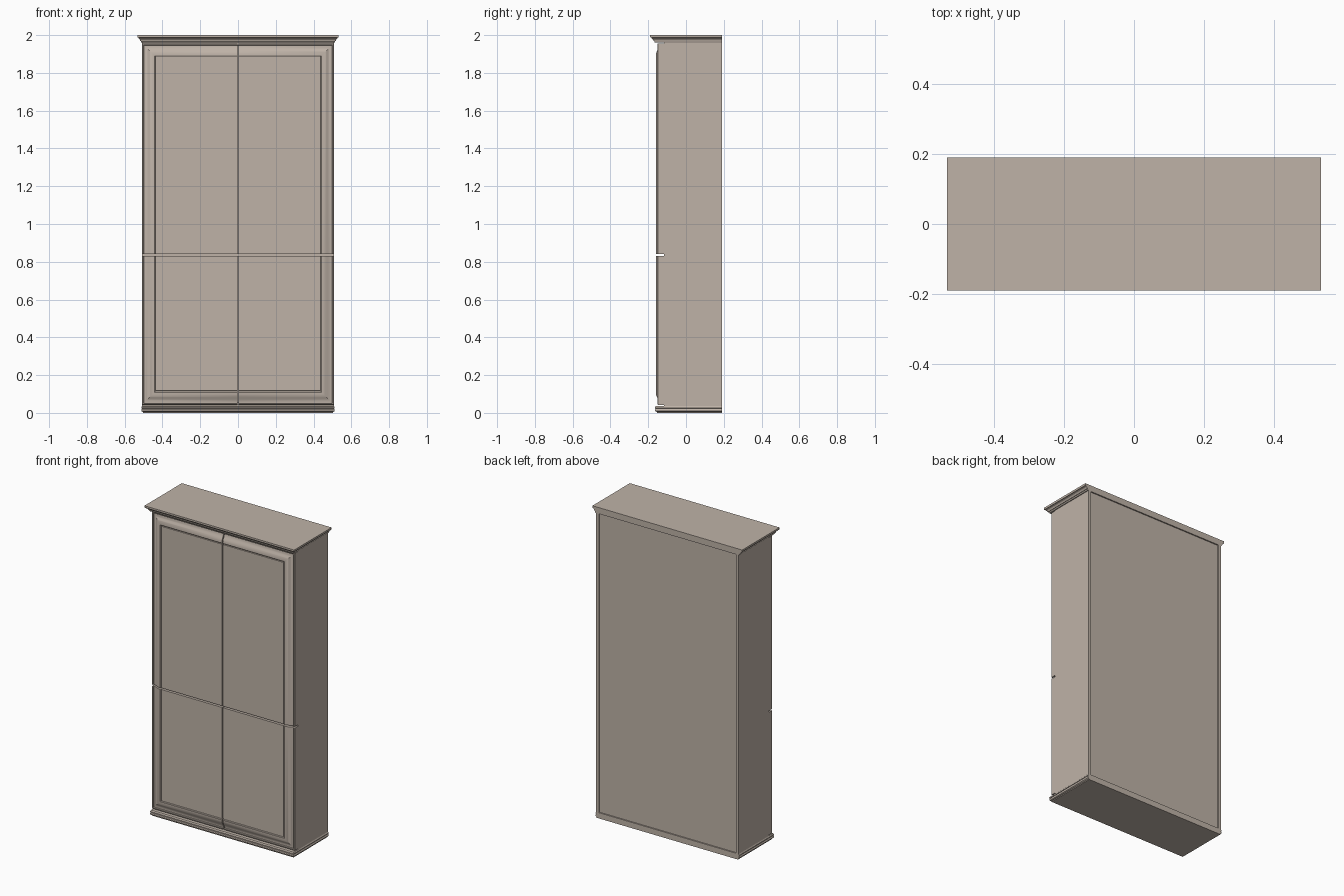
import bpy, bmesh, math

if "Cube" in bpy.data.objects:
    bpy.data.objects.remove(bpy.data.objects["Cube"])

mat = bpy.data.materials.new("painted_wood")
mat.diffuse_color = (0.52, 0.45, 0.39, 1)
mat.use_nodes = True
mat.node_tree.nodes["Principled BSDF"].inputs["Base Color"].default_value = mat.diffuse_color

BACK, FRONT = 0.19, -0.16      # rear plane and door front plane
CARCASS_FRONT = -0.117
HALF_W = 0.508
Z0, Z1, SPLIT = 0.037, 1.962, 0.836


def make_object(name, bm, smooth=False):
    bmesh.ops.recalc_face_normals(bm, faces=bm.faces)
    mesh = bpy.data.meshes.new(name)
    bm.to_mesh(mesh)
    bm.free()
    ob = bpy.data.objects.new(name, mesh)
    bpy.context.collection.objects.link(ob)
    mesh.materials.append(mat)
    if smooth:
        bpy.ops.object.select_all(action='DESELECT')
        ob.select_set(True)
        bpy.context.view_layer.objects.active = ob
        bpy.ops.object.shade_smooth_by_angle(angle=math.radians(30))
    return ob


def board(name, x0, x1, y0, y1, z0, z1):
    bm = bmesh.new()
    bmesh.ops.create_cube(bm, size=1)
    for v in bm.verts:
        v.co = ((x0 + x1) / 2 + v.co.x * (x1 - x0),
                (y0 + y1) / 2 + v.co.y * (y1 - y0),
                (z0 + z1) / 2 + v.co.z * (z1 - z0))
    return make_object(name, bm)


def moulded_slab(name, profile):
    """Slab with a moulded front and sides and a flat back: (outset, z) points."""
    bm = bmesh.new()
    rings = []
    for out, z in profile:
        x, y = HALF_W + out * 0.83, FRONT - out
        rings.append([bm.verts.new(c) for c in
                      ((-x, y, z), (x, y, z), (x, BACK, z), (-x, BACK, z))])
    for a, b in zip(rings, rings[1:]):
        for i in range(4):
            j = (i + 1) % 4
            bm.faces.new((a[i], a[j], b[j], b[i]))
    bm.faces.new(rings[0])
    bm.faces.new(rings[-1])
    return make_object(name, bm, True)


# Door moulding: outer lip, sweeping ogee, bead and groove, as (inset, y)
door_profile = [(0.0, -0.148), (0.003, -0.151), (0.009, -0.151), (0.010, -0.143)]
for i in range(1, 11):
    t = i / 10
    door_profile.append((0.010 + 0.050 * t,
                         -0.143 - 0.016 * (0.5 - 0.5 * math.cos(math.pi * t))))
door_profile += [(0.066, -0.160), (0.069, -0.158), (0.070, -0.153),
                 (0.074, -0.153), (0.075, -0.157)]


def door(name, side, z_split, z_outer):
    """Door moulded only along its outer side and its top or bottom edge."""
    bm = bmesh.new()
    up = 1 if z_outer > z_split else -1
    x_in, x_out = side * 0.003, side * HALF_W

    def row(d, y):
        x, z = x_out - side * d, z_outer - up * d
        return [bm.verts.new(c) for c in
                ((x_in, y, z), (x, y, z), (x, y, z_split))]

    rows = [row(0, CARCASS_FRONT)] + [row(d, y) for d, y in door_profile]
    for a, b in zip(rows, rows[1:]):
        for i in range(2):
            bm.faces.new((a[i], a[i + 1], b[i + 1], b[i]))
    # flat panel, back and the two meeting edges
    panel = bm.verts.new((x_in, door_profile[-1][1], z_split))
    rear = bm.verts.new((x_in, CARCASS_FRONT, z_split))
    bm.faces.new(rows[-1] + [panel])
    bm.faces.new(rows[0] + [rear])
    bm.faces.new([r[0] for r in rows] + [panel, rear])
    bm.faces.new([r[2] for r in rows] + [panel, rear])
    return make_object(name, bm, True)


# Doors
for side, label in ((-1, "left"), (1, "right")):
    door("upper_door_" + label, side, SPLIT + 0.005, Z1 - 0.006)
    door("lower_door_" + label, side, SPLIT - 0.005, Z0 + 0.006)
    # Carcass side
    xs = sorted((side * HALF_W, side * (HALF_W - 0.02)))
    board("side_panel_" + label, *xs, CARCASS_FRONT, BACK, Z0, Z1)

# Carcass interior and recessed back
inner = HALF_W - 0.02
board("back_panel", -inner, inner, BACK - 0.016, BACK - 0.008, Z0, Z1)
for name, z in (("carcass_bottom", Z0 + 0.01), ("middle_shelf", SPLIT),
                ("carcass_top", Z1 - 0.01)):
    board(name, -inner, inner, CARCASS_FRONT, BACK - 0.008, z - 0.01, z + 0.01)

# Stepped cornice
moulded_slab("cornice", [
    (0.000, 1.960), (0.005, 1.961), (0.008, 1.965), (0.008, 1.969),
    (0.012, 1.970), (0.013, 1.974), (0.016, 1.978), (0.021, 1.981),
    (0.023, 1.982), (0.023, 1.986), (0.028, 1.987), (0.030, 1.990),
    (0.030, 2.000)])

# Plinth
moulded_slab("plinth", [
    (-0.006, 0.000), (-0.006, 0.005), (0.000, 0.007), (0.004, 0.010),
    (0.005, 0.014), (0.004, 0.018), (0.001, 0.021), (0.001, 0.024),
    (0.005, 0.025), (0.005, 0.030), (0.002, 0.033), (0.000, 0.037)])
